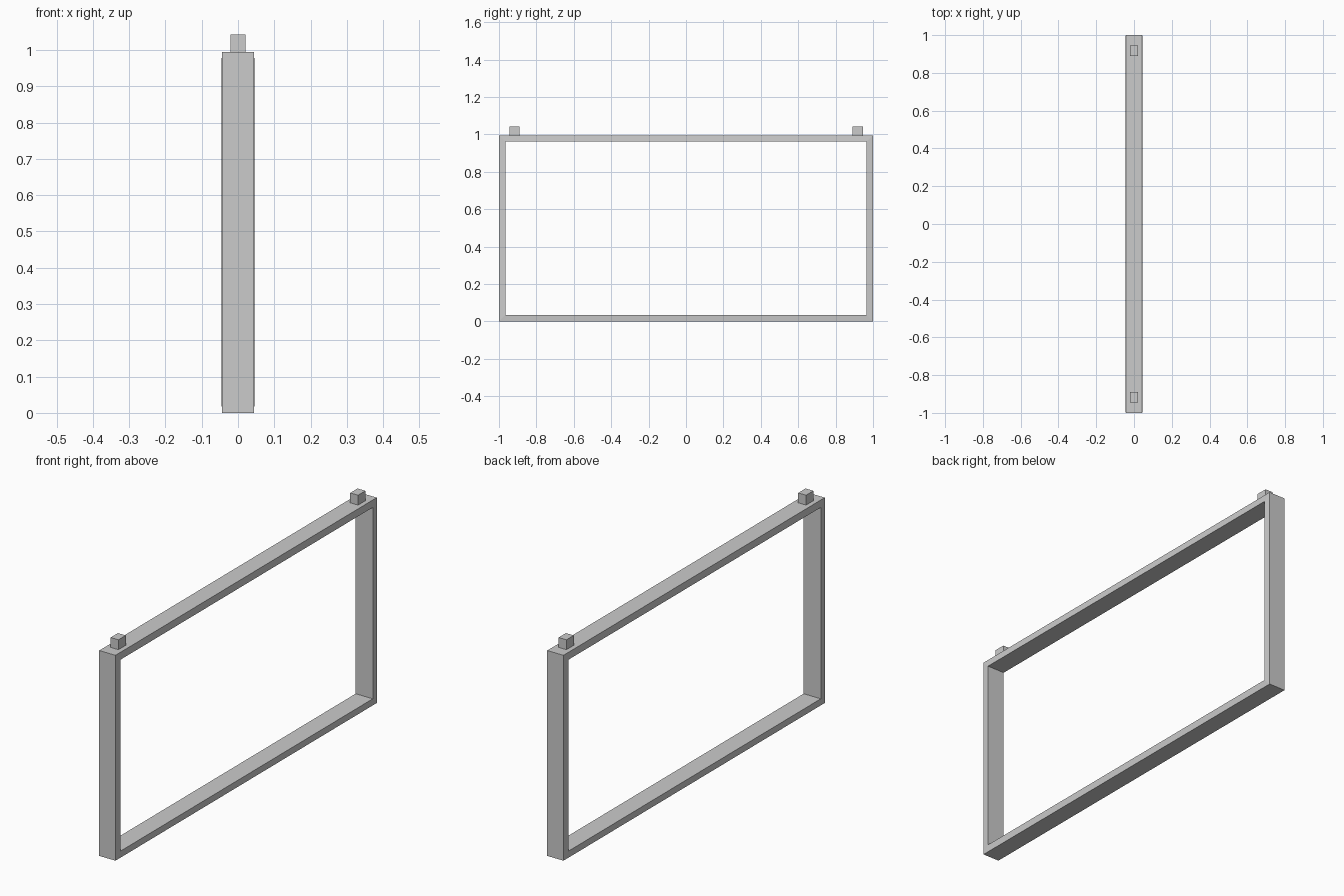
import bpy
import bmesh

cube = bpy.data.objects.get("Cube")
if cube:
    bpy.data.objects.remove(cube, do_unlink=True)

HALF_LENGTH, HEIGHT, BAR = 1.0, 0.995, 0.034
OUTER_X, INNER_X = 0.0435, 0.046

grey = bpy.data.materials.new("plain grey")
grey.use_nodes = True
colour = (0.6, 0.6, 0.6, 1)
grey.diffuse_color = colour
grey.node_tree.nodes["Principled BSDF"].inputs["Base Color"].default_value = colour


def finish(bm, name):
    bmesh.ops.recalc_face_normals(bm, faces=bm.faces)
    mesh = bpy.data.meshes.new(name)
    bm.to_mesh(mesh)
    bm.free()
    mesh.materials.append(grey)
    obj = bpy.data.objects.new(name, mesh)
    bpy.context.collection.objects.link(obj)
    return obj


# Rectangular frame: a four-sided section carried round the corners,
# slightly wider along the opening than along the outside
def ring(bm, x, inset):
    y, low, high = HALF_LENGTH - inset, inset, HEIGHT - inset
    corners = ((-y, low), (y, low), (y, high), (-y, high))
    return [bm.verts.new((x, cy, cz)) for cy, cz in corners]


bm = bmesh.new()
rings = [ring(bm, -OUTER_X, 0), ring(bm, OUTER_X, 0),
         ring(bm, INNER_X, BAR), ring(bm, -INNER_X, BAR)]
for i in range(4):
    a, b = rings[i], rings[(i + 1) % 4]
    for j in range(4):
        k = (j + 1) % 4
        bm.faces.new((a[j], a[k], b[k], b[j]))
finish(bm, "frame")

# Mounting tabs on the top bar
for name, side in (("front_tab", -1), ("back_tab", 1)):
    bm = bmesh.new()
    bmesh.ops.create_cube(bm, size=1)
    tab = finish(bm, name)
    tab.scale = (0.042, 0.056, 0.05)
    tab.location = (0, side * 0.917, 1.018)
